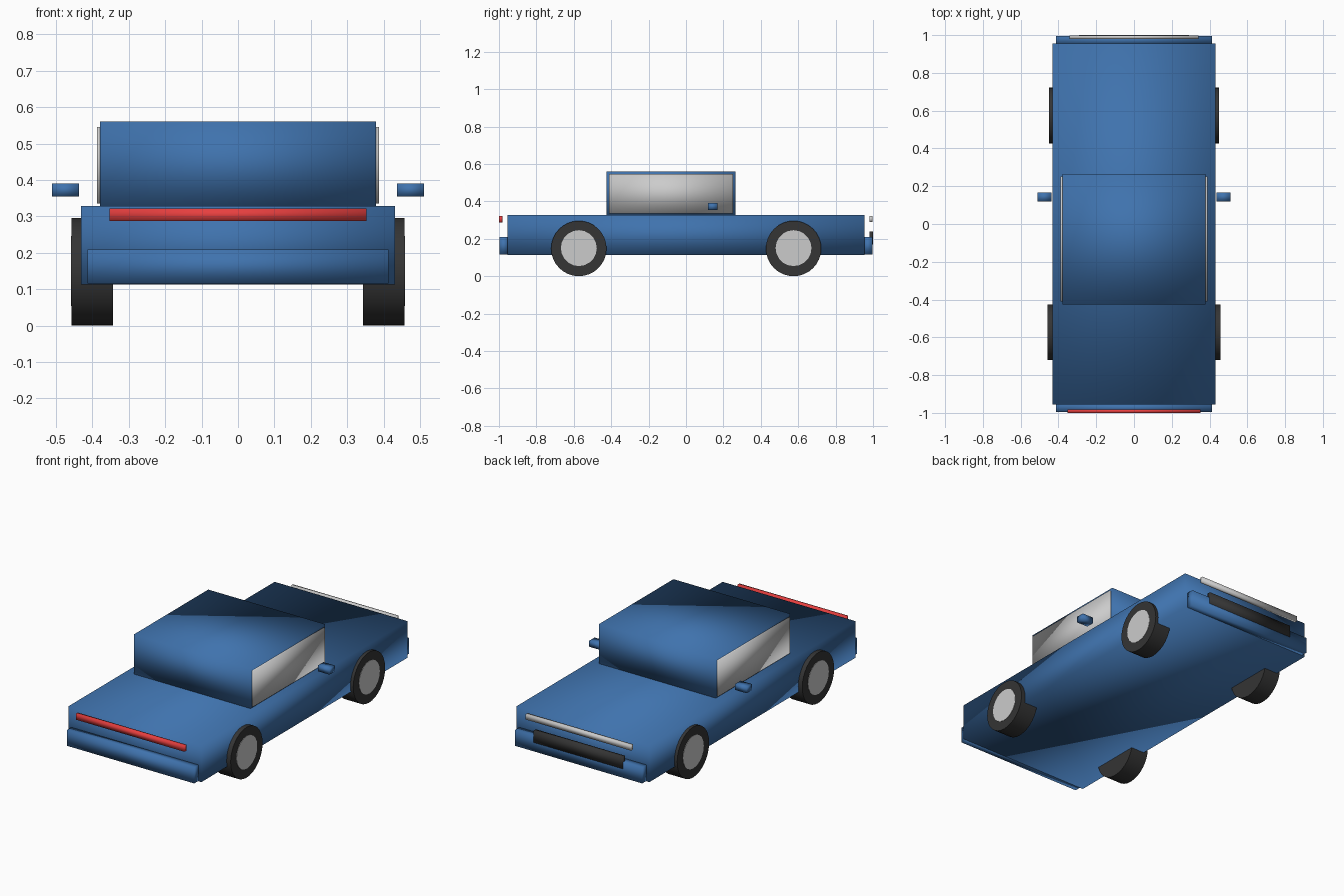
import bpy, math

if "Cube" in bpy.data.objects:
    bpy.data.objects.remove(bpy.data.objects["Cube"])

def paint(name, rgb):
    m = bpy.data.materials.new(name)
    m.diffuse_color = (*rgb, 1)
    m.use_nodes = True
    m.node_tree.nodes["Principled BSDF"].inputs["Base Color"].default_value = m.diffuse_color
    return m

BLUE = paint("body_blue", (0.05, 0.17, 0.42))
RED = paint("lamp_red", (0.8, 0.05, 0.05))
DARK = paint("rubber_dark", (0.035, 0.035, 0.035))
PALE = paint("pale_grey", (0.68, 0.69, 0.7))

def finish(o, name, mat):
    o.name = name
    o.data.materials.append(mat)
    for p in o.data.polygons:
        p.use_smooth = True          # original is smooth shaded across its box edges
    return o

def box(name, x, y, z, mat):
    """Box from (min, max) ranges on each axis."""
    bpy.ops.mesh.primitive_cube_add(size=1)
    o = bpy.context.object
    for v in o.data.vertices:
        v.co = [a + (b - a) * (c + 0.5) for (a, b), c in zip((x, y, z), v.co)]
    return finish(o, name, mat)

def disc(name, x0, x1, y, z, r, mat, sides):
    """Cylinder lying along x."""
    bpy.ops.mesh.primitive_cylinder_add(vertices=sides, radius=r, depth=abs(x1 - x0),
                                        location=((x0 + x1) / 2, y, z),
                                        rotation=(0, math.pi / 2, 0))
    o = finish(bpy.context.object, name, mat)
    bpy.ops.object.shade_smooth_by_angle(angle=math.radians(40))
    return o

# Body and cabin
box("body", (-0.431, 0.431), (-0.955, 0.955), (0.113, 0.328), BLUE)
box("cabin", (-0.379, 0.379), (-0.425, 0.265), (0.326, 0.56), BLUE)

# Bumpers
box("front_bumper", (-0.413, 0.413), (-0.996, -0.95), (0.116, 0.209), BLUE)
box("rear_bumper", (-0.413, 0.413), (0.95, 0.996), (0.116, 0.209), BLUE)

# Light bars and grille
box("red_light_bar", (-0.353, 0.353), (-1.0, -0.982), (0.287, 0.322), RED)
box("white_light_bar", (-0.342, 0.342), (0.98, 0.998), (0.29, 0.321), PALE)
box("grille", (-0.29, 0.29), (0.98, 1.0), (0.17, 0.24), DARK)

# Paired parts: windows, mirrors, wheels
for side, s in (("left", -1), ("right", 1)):
    def span(a, b):
        return tuple(sorted((s * a, s * b)))
    box(f"{side}_window", span(0.372, 0.388), (-0.411, 0.252), (0.336, 0.546), PALE)
    box(f"{side}_mirror", span(0.437, 0.511), (0.118, 0.168), (0.355, 0.39), BLUE)
    for end, y, out in (("front", -0.573, 0.457), ("rear", 0.575, 0.449)):
        disc(f"{end}_{side}_tyre", s * 0.344, s * out, y, 0.148, 0.148, DARK, 32)
        disc(f"{end}_{side}_hub", s * (out - 0.01), s * (out + 0.002), y, 0.15, 0.096, PALE, 20)
